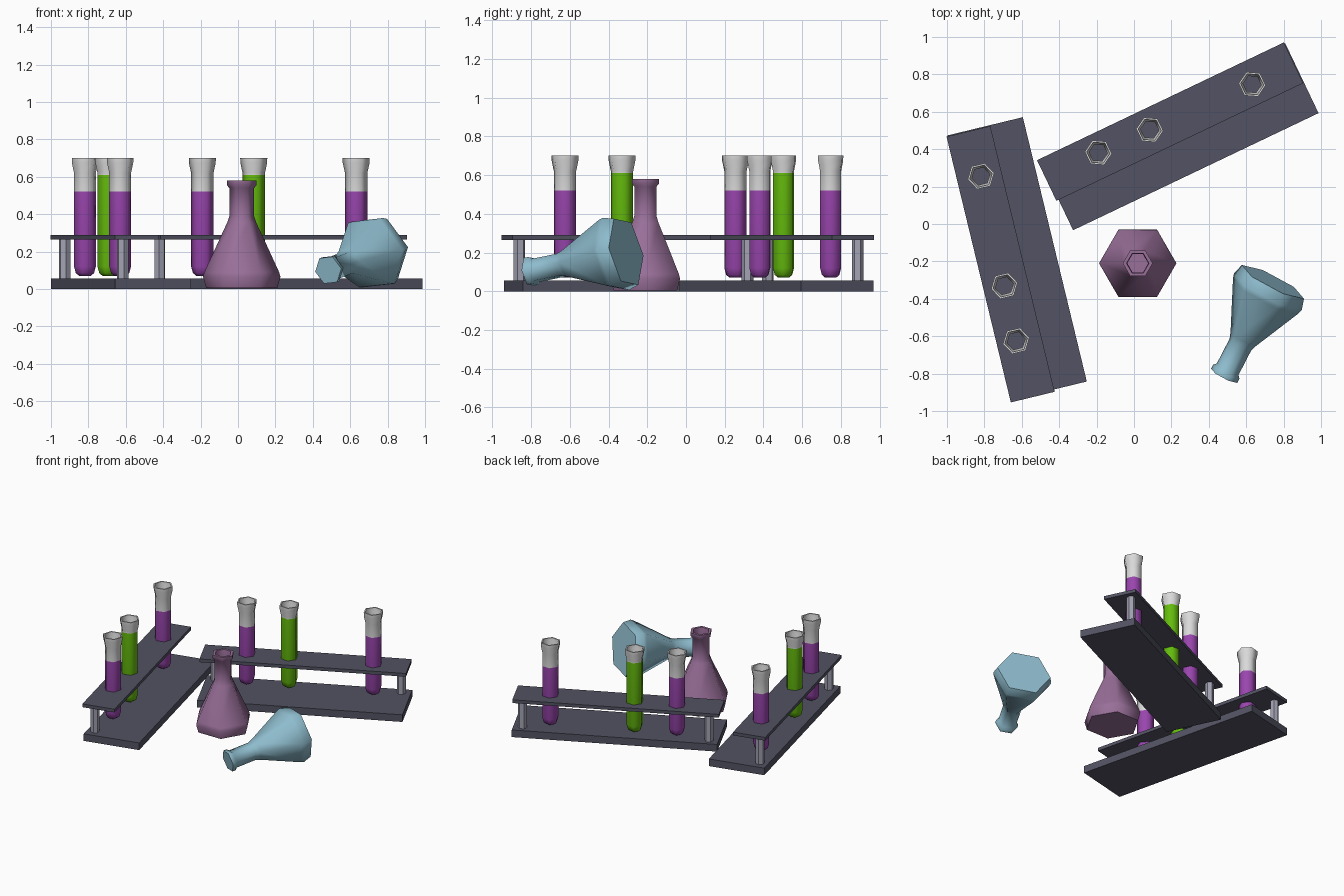
import bpy, bmesh, math
from mathutils import Matrix, Vector

if "Cube" in bpy.data.objects:
    bpy.data.objects.remove(bpy.data.objects["Cube"])


def mat(name, r, g, b):
    m = bpy.data.materials.new(name)
    m.diffuse_color = (r, g, b, 1)
    m.use_nodes = True
    m.node_tree.nodes["Principled BSDF"].inputs["Base Color"].default_value = m.diffuse_color
    return m


SLATE = mat("slate", .085, .085, .125)
STEEL = mat("post_grey", .36, .36, .45)
GLASS = mat("clear_glass", .70, .70, .70)
PURPLE = mat("purple_liquid", .32, .06, .42)
GREEN = mat("green_liquid", .13, .50, .004)
MAUVE = mat("mauve_flask", .32, .16, .32)
BLUE = mat("blue_flask", .27, .50, .61)


def finish(bm, name, mats, matrix, smooth=None):
    bmesh.ops.recalc_face_normals(bm, faces=bm.faces[:])
    me = bpy.data.meshes.new(name)
    bm.to_mesh(me)
    bm.free()
    for m in mats:
        me.materials.append(m)
    ob = bpy.data.objects.new(name, me)
    bpy.context.collection.objects.link(ob)
    ob.matrix_world = matrix
    if smooth:
        bpy.ops.object.select_all(action='DESELECT')
        ob.select_set(True)
        bpy.context.view_layer.objects.active = ob
        bpy.ops.object.shade_smooth_by_angle(angle=math.radians(smooth))
    return ob


def box(name, lo, hi, m, matrix):
    bm = bmesh.new()
    bmesh.ops.create_cube(bm, size=1)
    for v in bm.verts:
        v.co = Vector([l + (h - l) * (c + .5) for l, h, c in zip(lo, hi, v.co)])
    return finish(bm, name, [m], matrix)


def lathe(name, profile, mats, matrix, phase=0, split=None, smooth=65):
    """Six-sided turned shape; both profile ends are closed.
    Faces above height 'split' take the second material."""
    bm = bmesh.new()
    rings = [[bm.verts.new((r * math.cos(phase + k * math.pi / 3),
                            r * math.sin(phase + k * math.pi / 3), z))
              for k in range(6)] for r, z in profile]
    for a, b in zip(rings, rings[1:]):
        for k in range(6):
            n = (k + 1) % 6
            bm.faces.new((a[k], a[n], b[n], b[k]))
    bm.faces.new(rings[0])
    bm.faces.new(rings[-1])
    if split:
        for f in bm.faces:
            f.material_index = int(f.calc_center_median().z > split)
    return finish(bm, name, mats, matrix, smooth)


def tube(name, liquid, level, matrix):
    outer = [(.032, .07), (.050, .085), (.060, .12), (.060, level), (.060, .62),
             (.072, .675), (.0725, .70)]
    inner = [(.062, .70), (.060, .675), (.049, .62), (.049, level), (.049, .125),
             (.025, .085)]
    lathe(name, outer + inner, [liquid, GLASS], matrix, math.pi / 6, level)


# two matching racks, each with three test tubes
for side, x, y, ang in (("left", -.6255, -.1845, 103.6), ("rear", .241, .4675, 25.5)):
    M = Matrix.Translation((x, y, 0)) @ Matrix.Rotation(math.radians(ang), 4, 'Z')
    box(side + "_rack_base", (-.727, -.208, 0), (.727, .208, .055), SLATE, M)
    box(side + "_rack_shelf", (-.74, -.028, .265), (.722, .213, .29), SLATE, M)
    for n, u in enumerate((-.66, .66)):
        lathe(f"{side}_rack_post_{n}", [(.031, .05), (.031, .27)], [STEEL],
              M @ Matrix.Translation((u, .15, 0)), smooth=30)
    for n, (u, v, liq, level) in enumerate(((-.427, .108, PURPLE, .52),
                                            (-.126, .100, GREEN, .61),
                                            (.473, .084, PURPLE, .52))):
        tube(f"{side}_test_tube_{n}", liq, level, M @ Matrix.Translation((u, v, 0)))

# standing flask, hollow with an open mouth
flask = [(.190, .005), (.207, .065), (.200, .09), (.078, .355), (.066, .39),
         (.066, .54), (.080, .555), (.080, .58)]
cavity = [(.060, .58), (.056, .54), (.056, .39), (.066, .355), (.185, .09), (.175, .02)]
lathe("standing_flask", flask + cavity, [MAUVE], Matrix.Translation((.02, -.21, 0)))

# fallen flask, closed, resting on its base rim and mouth
axis = Vector((-.46, -.888, -.183)).normalized()
flat = Vector((.888, -.46, 0)).normalized()
roll = math.radians(6)
X = flat * math.cos(roll) + flat.cross(axis) * -math.sin(roll)
if X.z < 0:
    X = flat * math.cos(roll) + flat.cross(axis) * math.sin(roll)
Y = axis.cross(X)
M = Matrix((X, Y, axis)).transposed().to_4x4()
M.translation = (.745, -.305, .205)
lathe("fallen_flask", flask, [BLUE], M)
